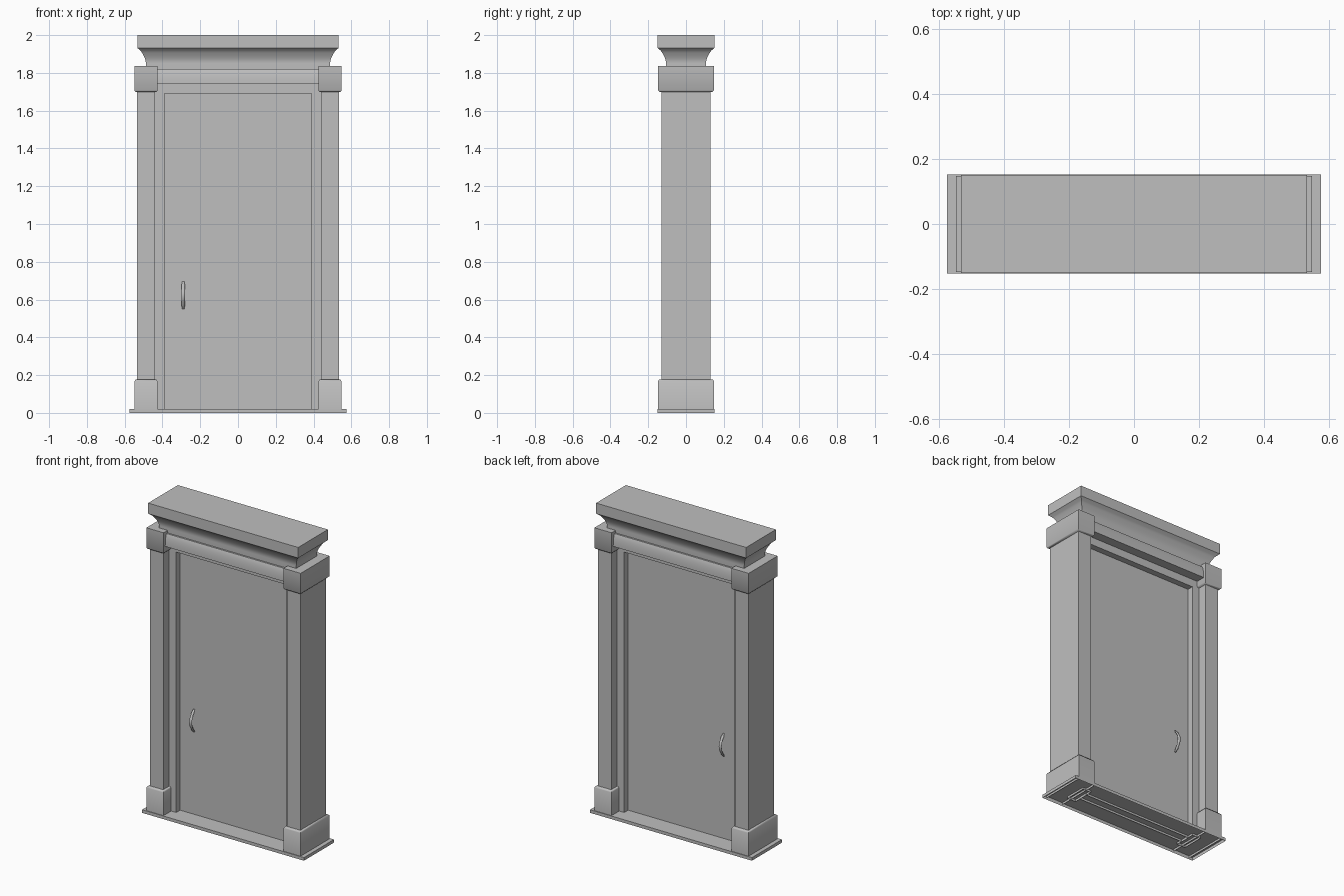
import bpy, bmesh, math
from mathutils import Vector

cube = bpy.data.objects.get("Cube")
if cube:
    bpy.data.objects.remove(cube, do_unlink=True)

GREY = 0.52
grey = bpy.data.materials.new("plain grey")
grey.use_nodes = True
grey.diffuse_color = (GREY, GREY, GREY, 1)
grey.node_tree.nodes["Principled BSDF"].inputs["Base Color"].default_value = (GREY, GREY, GREY, 1)


def finish(name, bm, smooth=None):
    bmesh.ops.recalc_face_normals(bm, faces=bm.faces)
    mesh = bpy.data.meshes.new(name)
    bm.to_mesh(mesh)
    bm.free()
    mesh.materials.append(grey)
    obj = bpy.data.objects.new(name, mesh)
    bpy.context.collection.objects.link(obj)
    if smooth:
        bpy.ops.object.select_all(action="DESELECT")
        obj.select_set(True)
        bpy.context.view_layer.objects.active = obj
        bpy.ops.object.shade_smooth_by_angle(angle=math.radians(smooth))
    return obj


def stack(name, rings, cx=0, bottom=True, smooth=None):
    """Rectangular cross-sections (half x, half y, z) joined from the bottom up."""
    bm = bmesh.new()
    loops = []
    for hx, hy, z in rings:
        loops.append([bm.verts.new((cx + sx * hx, sy * hy, z))
                      for sx, sy in ((-1, -1), (1, -1), (1, 1), (-1, 1))])
    for low, high in zip(loops, loops[1:]):
        for i in range(4):
            j = (i + 1) % 4
            bm.faces.new((low[i], low[j], high[j], high[i]))
    bm.faces.new(loops[-1])
    cap = bm.faces.new(loops[0][::-1])
    bmesh.ops.recalc_face_normals(bm, faces=bm.faces)
    if not bottom:
        bm.faces.remove(cap)
    return finish(name, bm, smooth)


FOOT = 0.006

# Hollow sill, door panel and its inner frame
stack("sill", [(0.575, 0.152, 0), (0.575, 0.152, 0.02)], bottom=False)
stack("door_panel", [(0.392, 0.03, FOOT), (0.392, 0.03, 1.70)], bottom=False)
stack("frame_header", [(0.45, 0.07, 1.692), (0.45, 0.07, 1.78)])

# Pillars with jambs, bases and capitals on both sides
for side, s in (("left", 1), ("right", -1)):
    stack(side + "_jamb", [(0.03, 0.07, FOOT), (0.03, 0.07, 1.70)], s * 0.42, False)
    stack(side + "_pillar", [(0.047, 0.13, 0.1), (0.047, 0.13, 1.75)], s * 0.487)
    stack(side + "_base", [(0.061, 0.148, FOOT), (0.061, 0.148, 0.168),
                           (0.055, 0.142, 0.176)], s * 0.487, False, 60)
    stack(side + "_capital", [(0.055, 0.141, 1.70), (0.061, 0.147, 1.707),
                              (0.061, 0.147, 1.836)], s * 0.487, True, 60)

# Lintel moulding with a gently rounded face
lintel = [(0.44, 0.13, 1.742)]
for i in range(7):
    a = math.radians(10 * i)
    lintel.append((0.44, 0.105 + 0.025 * math.cos(a), 1.742 + 0.09 * math.sin(a)))
stack("lintel", lintel[1:], smooth=40)

# Cornice: neck, curved moulding and square top slab
cornice = [(0.488, 0.106, 1.818), (0.488, 0.106, 1.85)]
for i in range(9):
    t = i / 8
    out = 0.022 * (1 - math.cos(t * math.pi / 2))
    cornice.append((0.488 + out, 0.106 + out, 1.852 + 0.058 * t))
cornice += [(0.516, 0.134, 1.918), (0.533, 0.151, 1.932), (0.533, 0.151, 2.0)]
stack("cornice", cornice, smooth=35)

# Bowed pull handles on both faces of the door
for side, s in (("front", -1), ("back", 1)):
    bm = bmesh.new()
    loops = []
    count = 16
    for i in range(count + 1):
        t = i / count
        bow = math.sin(t * math.pi)
        r = 0.006 + 0.004 * bow
        if i in (2, 14):
            r = 0.010
        centre = Vector((-0.29, s * (0.032 + 0.035 * bow), 0.55 + 0.145 * t))
        loops.append([bm.verts.new(centre + Vector((r * math.cos(a), 0.7 * r * math.sin(a), 0)))
                      for a in (k * math.pi / 4 for k in range(8))])
    for low, high in zip(loops, loops[1:]):
        for k in range(8):
            n = (k + 1) % 8
            bm.faces.new((low[k], low[n], high[n], high[k]))
    bm.faces.new(loops[0][::-1])
    bm.faces.new(loops[-1])
    finish(side + "_handle", bm, 50)
